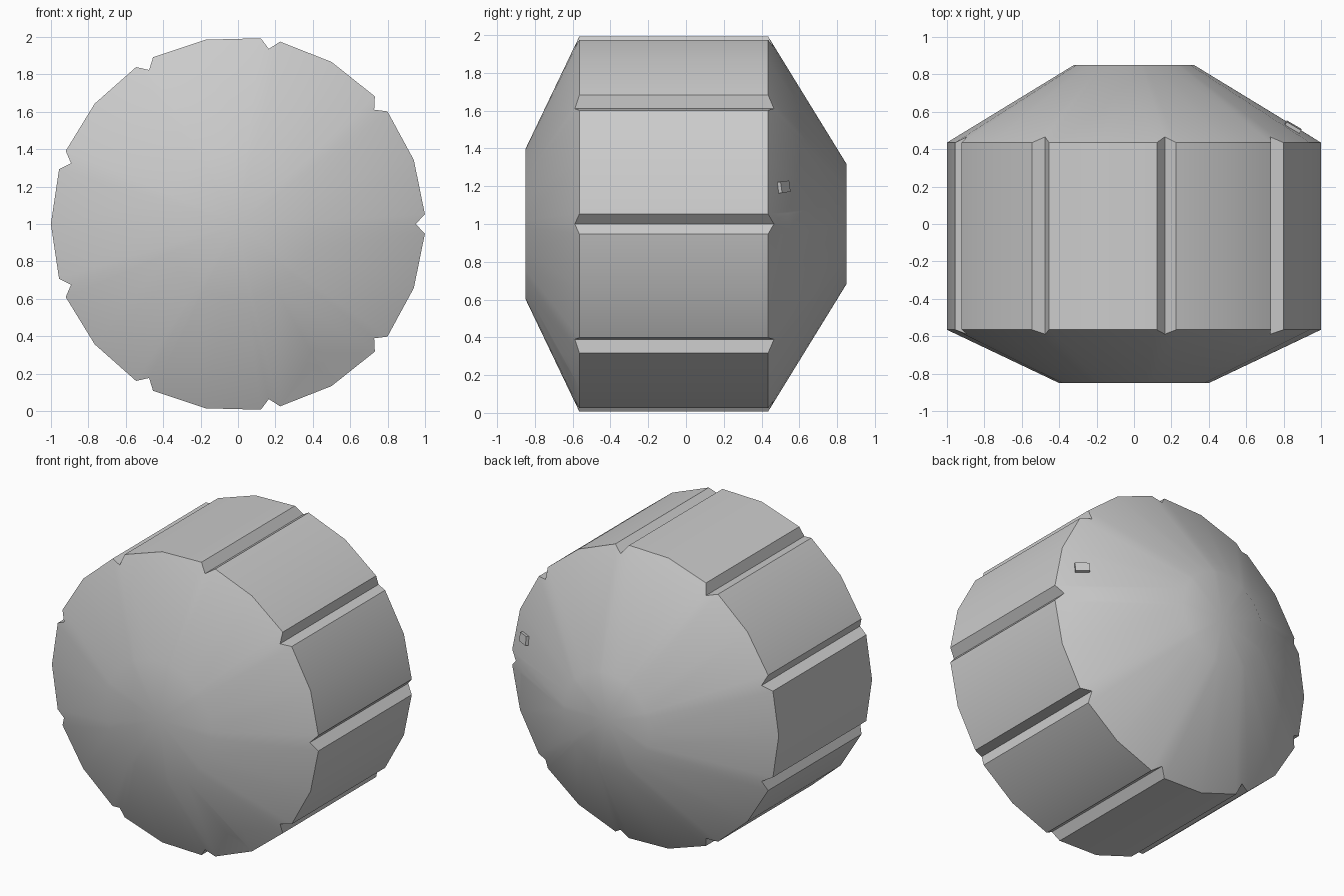
import bpy, bmesh
from math import cos, sin, radians, atan2
from mathutils import Matrix, Vector

default = bpy.data.objects.get("Cube")
if default:
    bpy.data.objects.remove(default)

grey = bpy.data.materials.new("plain grey")
grey.use_nodes = True
colour = (0.6, 0.6, 0.6, 1)
grey.diffuse_color = colour
grey.node_tree.nodes["Principled BSDF"].inputs["Base Color"].default_value = colour

FRONT, FRONT_RIM, BACK_RIM, BACK = -0.85, -0.565, 0.435, 0.85
FRONT_R, BACK_R, GROOVE_R, GROOVES = 0.40, 0.32, 0.95, 9


def point(radius, angle, y):
    return Vector((radius * cos(radians(angle)), y, 1 + radius * sin(radians(angle))))


def make_object(name, bm):
    mesh = bpy.data.meshes.new(name)
    bmesh.ops.recalc_face_normals(bm, faces=bm.faces)
    bm.to_mesh(mesh)
    bm.free()
    obj = bpy.data.objects.new(name, mesh)
    mesh.materials.append(grey)
    bpy.context.collection.objects.link(obj)
    return obj


# Drum outline: nine sectors, each a V groove and a two-segment panel
outline = []
for i in range(GROOVES):
    a = i * 360 / GROOVES
    outline += [(a - 3, 1), (a, GROOVE_R), (a + 3, 1), (a + 20, 1)]

# Grooved drum with a tapered end at the front and at the back
bm = bmesh.new()
rings = [[], [], [], []]
for a, r in outline:
    front_y = FRONT_RIM + (1 - r) / (1 - FRONT_R) * (FRONT - FRONT_RIM)
    back_y = BACK_RIM + (1 - r) / (1 - BACK_R) * (BACK - BACK_RIM)
    spots = [(FRONT_R, FRONT), (r, front_y), (r, back_y), (BACK_R, BACK)]
    for ring, (radius, y) in zip(rings, spots):
        ring.append(bm.verts.new(point(radius, a, y)))
for near, far in zip(rings, rings[1:]):
    for i in range(len(near)):
        j = (i + 1) % len(near)
        bm.faces.new((near[i], near[j], far[j], far[i]))
for ring, y in ((rings[0], FRONT), (rings[-1], BACK)):
    hub = bm.verts.new((0, y, 1))
    for i in range(len(ring)):
        bm.faces.new((ring[i - 1], ring[i], hub))
drum = make_object("grooved_drum", bm)


def slope_box(name, radius, angle, back, twist, size, offset=0):
    """Box set square to the tapered end, centred on its surface."""
    rim, end, end_r = (BACK_RIM, BACK, BACK_R) if back else (FRONT_RIM, FRONT, FRONT_R)
    y = rim + (1 - radius) / (1 - end_r) * (end - rim)
    out = point(1, angle, 0) - Vector((0, 0, 1))
    normal = (out * abs(end - rim) + Vector((0, 1 if back else -1, 0)) * (1 - end_r)).normalized()
    side = normal.cross(out).normalized()
    up = normal.cross(side)
    turn = Matrix((side, up, normal)).transposed().to_4x4()
    place = Matrix.Translation(point(radius, angle, y) + normal * offset)
    bm = bmesh.new()
    bmesh.ops.create_cube(bm, size=1)
    bm.transform(place @ turn @ Matrix.Rotation(radians(twist), 4, "Z") @ Matrix.Diagonal((*size, 1)))
    return make_object(name, bm)


# Square sockets sunk into the tapered ends
sockets = [
    slope_box("front_socket", 0.84, -60, False, 42, (0.09, 0.09, 0.19)),
    slope_box("back_socket", 0.86, 0, True, 15, (0.09, 0.1, 0.19)),
]
for cutter in sockets:
    cut = drum.modifiers.new(cutter.name, "BOOLEAN")
    cut.operation = "DIFFERENCE"
    cut.solver = "EXACT"
    cut.object = cutter
    bpy.context.view_layer.objects.active = drum
    bpy.ops.object.modifier_apply(modifier=cut.name)
    bpy.data.objects.remove(cutter)

# Small raised chip beside the back socket
slope_box("back_chip", 0.87, 13, True, 15, (0.06, 0.09, 0.03))

# Smooth shading with crisp rims and grooves
bpy.ops.object.select_all(action="DESELECT")
drum.select_set(True)
bpy.context.view_layer.objects.active = drum
bpy.ops.object.shade_smooth_by_angle(angle=radians(36))
